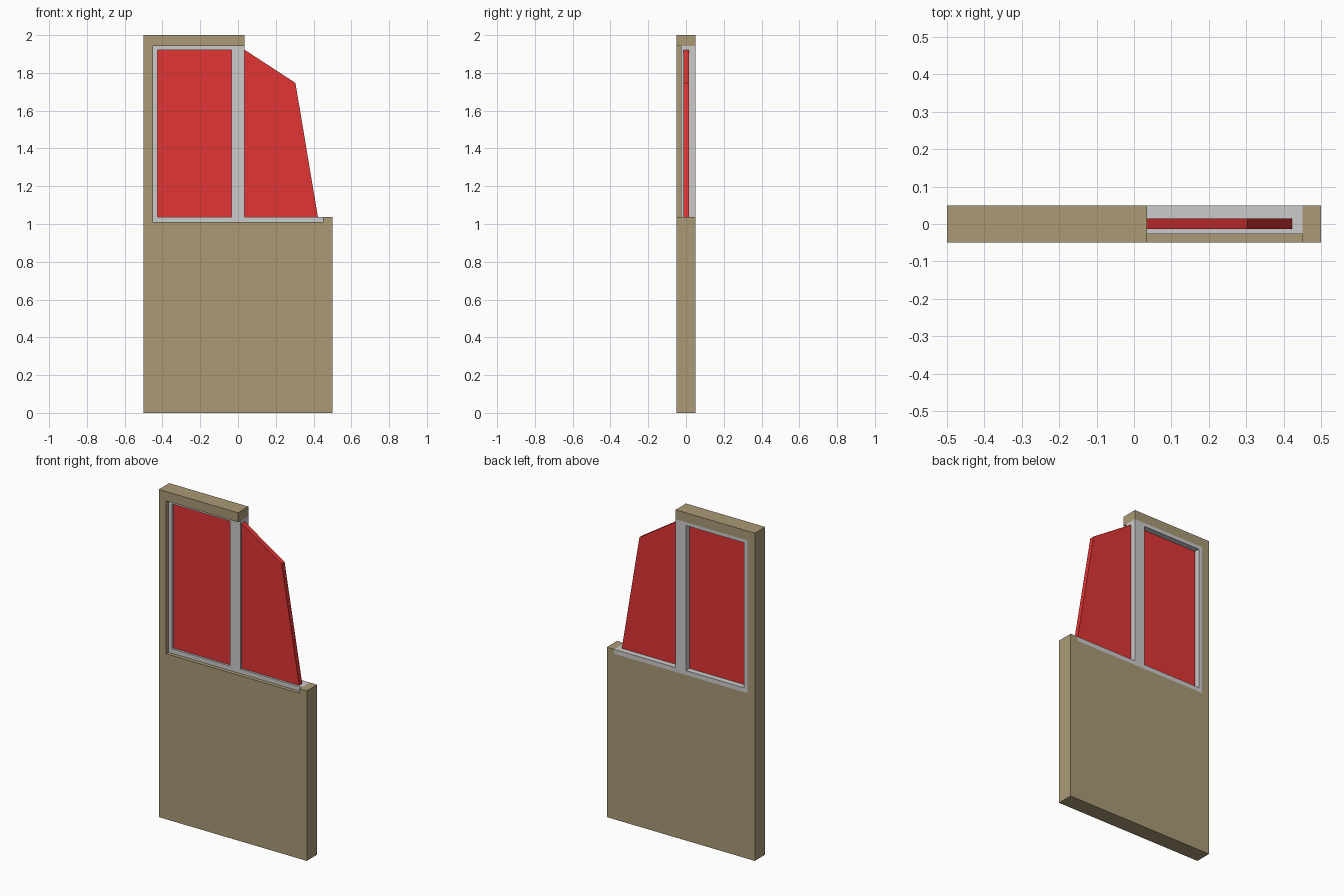
import bpy, bmesh

if "Cube" in bpy.data.objects:
    bpy.data.objects.remove(bpy.data.objects["Cube"])


def material(name, color):
    m = bpy.data.materials.new(name)
    m.diffuse_color = (*color, 1)
    m.use_nodes = True
    m.node_tree.nodes["Principled BSDF"].inputs["Base Color"].default_value = m.diffuse_color
    return m


def slab(name, profile, y0, y1, mat=None):
    """Extrude an (x, z) profile from y0 to y1."""
    bm = bmesh.new()
    face = bm.faces.new([bm.verts.new((x, y0, z)) for x, z in profile])
    new = bmesh.ops.extrude_face_region(bm, geom=[face])["geom"]
    verts = [g for g in new if isinstance(g, bmesh.types.BMVert)]
    bmesh.ops.translate(bm, verts=verts, vec=(0, y1 - y0, 0))
    bmesh.ops.recalc_face_normals(bm, faces=bm.faces)
    mesh = bpy.data.meshes.new(name)
    bm.to_mesh(mesh)
    bm.free()
    if mat:
        mesh.materials.append(mat)
    obj = bpy.data.objects.new(name, mesh)
    bpy.context.collection.objects.link(obj)
    return obj


def rect(x0, x1, z0, z1):
    return [(x0, z0), (x1, z0), (x1, z1), (x0, z1)]


tan = material("tan_panel", (0.40, 0.32, 0.18))
red = material("red_pane", (0.75, 0.035, 0.035))

SILL, HEAD = 1.037, 1.922          # inner edges of the window frame
OUT_LOW, OUT_HIGH = 1.01, 1.943    # outer edges of the window frame

# Door leaf with the upper right corner missing
slab("door_panel", [
    (-0.5, 0), (0.5, 0), (0.5, SILL), (0.45, SILL), (0.45, OUT_LOW),
    (-0.45, OUT_LOW), (-0.45, OUT_HIGH), (0.035, OUT_HIGH), (0.035, 2), (-0.5, 2),
], -0.05, 0.05, tan)

# Window frame, recessed at the front and flush at the back
slab("window_frame", [
    (-0.45, OUT_LOW), (0.45, OUT_LOW), (0.45, SILL), (-0.427, SILL),
    (-0.427, HEAD), (0.035, HEAD), (0.035, OUT_HIGH), (-0.45, OUT_HIGH),
], -0.027, 0.05)
slab("window_mullion", rect(-0.035, 0.035, SILL, HEAD), -0.027, 0.05)

# Whole pane and broken pane
slab("left_pane", rect(-0.427, -0.035, SILL, HEAD), -0.014, 0.015, red)
slab("broken_pane", [(0.035, SILL), (0.423, SILL), (0.304, 1.747), (0.035, HEAD)],
     -0.014, 0.015, red)
